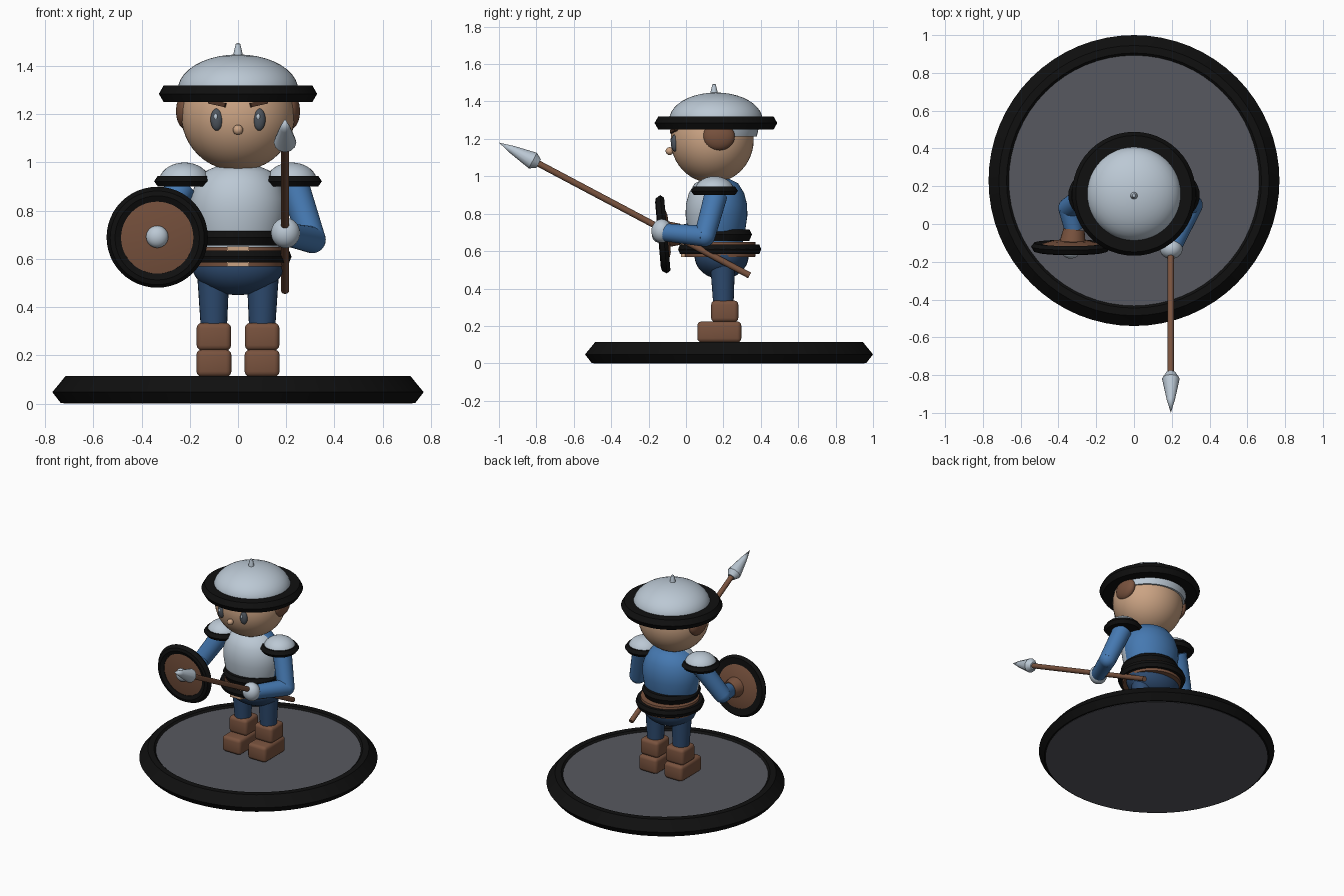
import bpy, bmesh, math
from mathutils import Vector, Matrix

if "Cube" in bpy.data.objects:
    bpy.data.objects.remove(bpy.data.objects["Cube"])


def mat(name, rgb):
    m = bpy.data.materials.new(name)
    m.diffuse_color = (*rgb, 1)
    m.use_nodes = True
    m.node_tree.nodes["Principled BSDF"].inputs["Base Color"].default_value = m.diffuse_color
    return m


STEEL = mat("steel", (0.50, 0.58, 0.66))
BLACK = mat("black", (0.005, 0.005, 0.005))
SKIN = mat("skin", (0.60, 0.37, 0.23))
BLUE = mat("blue cloth", (0.06, 0.19, 0.44))
NAVY = mat("navy cloth", (0.027, 0.07, 0.16))
BROWN = mat("brown leather", (0.19, 0.085, 0.048))
DARK = mat("dark brown", (0.07, 0.03, 0.017))
GREY = mat("base grey", (0.095, 0.098, 0.115))
EYE = mat("eye grey", (0.075, 0.09, 0.11))


def finish(name, bm, mats, angle=35):
    bmesh.ops.recalc_face_normals(bm, faces=bm.faces)
    me = bpy.data.meshes.new(name)
    bm.to_mesh(me)
    bm.free()
    ob = bpy.data.objects.new(name, me)
    bpy.context.collection.objects.link(ob)
    for m in (mats if isinstance(mats, list) else [mats]):
        me.materials.append(m)
    for p in me.polygons:
        p.use_smooth = True
    me.set_sharp_from_angle(angle=math.radians(angle))
    return ob


def lathe_bm(profile, seg=48, closed=False):
    bm = bmesh.new()
    vs = [bm.verts.new((r, 0, z)) for r, z in profile]
    es = [bm.edges.new(p) for p in zip(vs, vs[1:])]
    if closed:
        es.append(bm.edges.new((vs[-1], vs[0])))
    bmesh.ops.spin(bm, geom=vs + es, cent=(0, 0, 0), axis=(0, 0, 1),
                   angle=2 * math.pi, steps=seg)
    bmesh.ops.remove_doubles(bm, verts=bm.verts, dist=1e-4)
    return bm


def lathe(name, profile, m, loc=(0, 0, 0), rot=None, sy=1, seg=48, closed=False):
    bm = lathe_bm(profile, seg, closed)
    M = Matrix.Translation(loc) @ (rot or Matrix()) @ Matrix.Diagonal((1, sy, 1, 1))
    bm.transform(M)
    return finish(name, bm, m)


def ball(name, c, r, m, rot=None, seg=32):
    bm = bmesh.new()
    bmesh.ops.create_uvsphere(bm, u_segments=seg, v_segments=seg // 2, radius=1)
    bm.transform(Matrix.Translation(c) @ (rot or Matrix()) @ Matrix.Diagonal((*r, 1)))
    return finish(name, bm, m)


def box(name, c, size, m, rot=None, bevel=0.0):
    bm = bmesh.new()
    bmesh.ops.create_cube(bm, size=1)
    bm.transform(Matrix.Diagonal((*size, 1)))
    if bevel:
        bmesh.ops.bevel(bm, geom=bm.edges[:], offset=bevel, segments=3,
                        profile=0.5, affect='EDGES')
    bm.transform(Matrix.Translation(c) @ (rot or Matrix()))
    return finish(name, bm, m)


def rod(name, a, b, m, r1, r2, seg=24):
    a, b = Vector(a), Vector(b)
    d = b - a
    rot = d.to_track_quat('Z', 'Y').to_matrix().to_4x4()
    return lathe(name, [(0, 0), (r1, 0), (r2, d.length), (0, d.length)], m, a, rot, seg=seg)


# Round display base
lathe("base_rim", [(.66, .10), (.675, .115), (.715, .115), (.735, .09), (.77, .048),
                   (.735, .003), (.66, .003)], BLACK, (0, .23, 0), seg=64, closed=True)
lathe("base_disc", [(0, 0), (.725, 0), (.665, .103), (0, .103)], GREY, (0, .23, 0), seg=64)

# Legs, boots, pelvis
for s, side in ((-1, "left"), (1, "right")):
    box(side + "_boot_foot", (s * .1, .178, .168), (.145, .235, .112), BROWN, bevel=.022)
    box(side + "_boot_shaft", (s * .1, .207, .278), (.143, .145, .115), BROWN, bevel=.022)
    rod(side + "_leg", (s * .1, .2, .31), (s * .103, .195, .56), NAVY, .054, .068)
ball("pelvis", (0, .19, .575), (.192, .145, .125), NAVY)

# Torso: steel breastplate in front, blue cloth behind
bm = lathe_bm([(0, .992), (.08, .988), (.14, .962), (.178, .91), (.197, .85), (.199, .79),
               (.187, .72), (.172, .66), (.165, .58), (0, .58)])
bm.transform(Matrix.Translation((0, .163, 0)) @ Matrix.Diagonal((1, .83, 1, 1)))
for f in bm.faces:
    f.material_index = 0 if f.calc_center_median().y < .15 else 1
finish("torso", bm, [STEEL, BLUE])

# Waist band, belt and buckle
lathe("waist_band", [(.14, .715), (.177, .715), (.19, .69), (.175, .655), (.14, .655)],
      BLACK, (0, .163, 0), closed=True)
lathe("belt", [(.14, .65), (.19, .65), (.195, .61), (.19, .568), (.14, .568)],
      BROWN, (0, .18, 0), closed=True)
lathe("belt_stripe", [(.17, .635), (.212, .635), (.222, .61), (.212, .585), (.17, .585)],
      BLACK, (0, .18, 0), closed=True)
box("buckle", (0, -.008, .61), (.09, .04, .084), SKIN)

# Head and face
ball("head", (0, .14, 1.195), (.235, .222, .23), SKIN, seg=48)
ball("nose", (0, -.088, 1.135), (.021, .021, .021), SKIN, seg=20)
for s, side in ((-1, "left"), (1, "right")):
    ball(side + "_eye", (s * .088, -.06, 1.178), (.026, .02, .046), EYE)
    ball(side + "_eye_glint", (s * .088 - .004, -.077, 1.19), (.008, .006, .012), STEEL, seg=12)
    box(side + "_brow", (s * .085, -.062, 1.245), (.075, .024, .018), DARK,
        Matrix.Rotation(-s * .22, 4, 'Y') @ Matrix.Rotation(s * .35, 4, 'Z'))
    ball(side + "_side_hair", (s * .217, .175, 1.213), (.04, .086, .075), BROWN)

# Helmet
C = (0, .16, 0)
dome = [(.25 * math.cos(t * math.pi / 20), 1.30 + .148 * math.sin(t * math.pi / 20))
        for t in range(11)]
lathe("helmet_dome", dome, STEEL, C)
lathe("helmet_brim", [(.238, 1.32), (.308, 1.32), (.328, 1.285), (.308, 1.25), (.238, 1.25)],
      BLACK, C, closed=True)
lathe("helmet_spike", [(.021, 1.43), (.017, 1.46), (.009, 1.492), (0, 1.495)], STEEL,
      (0, .15, 0), seg=16)
# Neck guard: the rear sector of a shell around the head
bm = lathe_bm([(.247, 1.30), (.247, 1.25), (.238, 1.212), (.225, 1.212), (.23, 1.30)], closed=True)
bm.transform(Matrix.Translation((0, .15, 0)) @ Matrix.Diagonal((1, .96, 1, 1)))
bmesh.ops.delete(bm, geom=[f for f in bm.faces if f.calc_center_median().y < .25],
                 context='FACES')
finish("helmet_neck_guard", bm, STEEL)

# Shoulder plates
for s, side in ((-1, "left"), (1, "right")):
    P = (s * .222, .152, 0)
    lathe(side + "_shoulder_plate", [(.106 * math.cos(t * math.pi / 16),
          .92 + .08 * math.sin(t * math.pi / 16)) for t in range(9)], STEEL, P, seg=32)
    lathe(side + "_shoulder_rim", [(0, .945), (.11, .945), (.126, .922), (.11, .9), (0, .9)],
          BLACK, P, seg=32)

# Arms: shoulder, elbow, wrist joints
ARMS = {"right": ((.235, .16, .90), (.308, .10, .68), (.21, -.11, .70)),
        "left": ((-.235, .16, .90), (-.345, .085, .71), (-.32, -.03, .69))}
for side, (a, b, c) in ARMS.items():
    rod(side + "_upper_arm", a, b, BLUE, .062, .056)
    ball(side + "_elbow", b, (.056,) * 3, BLUE, seg=24)
    rod(side + "_forearm", b, c, BLUE, .056, .048)
ball("right_glove", (.197, -.13, .708), (.06, .055, .063), STEEL)

# Round shield, its top leaning slightly forward
tilt = Matrix.Rotation(math.radians(90 + 5), 4, 'X')
S = (-.335, -.12, .69)
lathe("shield_rim", [(.15, .02), (.175, .03), (.195, .025), (.21, 0), (.195, -.02), (.15, -.015)],
      BLACK, S, tilt, closed=True)
lathe("shield_board", [(0, .027), (.1, .024), (.157, .016), (.157, -.012), (.1, -.03), (0, -.035)],
      BROWN, S, tilt)
ball("shield_boss", (-.335, -.148, .692), (.046, .035, .046), STEEL)
rod("shield_grip", (-.325, -.10, .69), (-.318, -.03, .69), BROWN, .07, .056)

# Spear
A, T = Vector((.195, .34, .47)), Vector((.195, -1.0, 1.18))
D = (T - A).normalized()
rod("spear_shaft", A, T - D * .2, BROWN, .017, .017, seg=16)
rot = D.to_track_quat('Z', 'Y').to_matrix().to_4x4()
lathe("spear_head", [(0, -.24), (.026, -.24), (.047, -.205), (.022, -.08), (0, 0)],
      STEEL, T, rot, seg=12)
